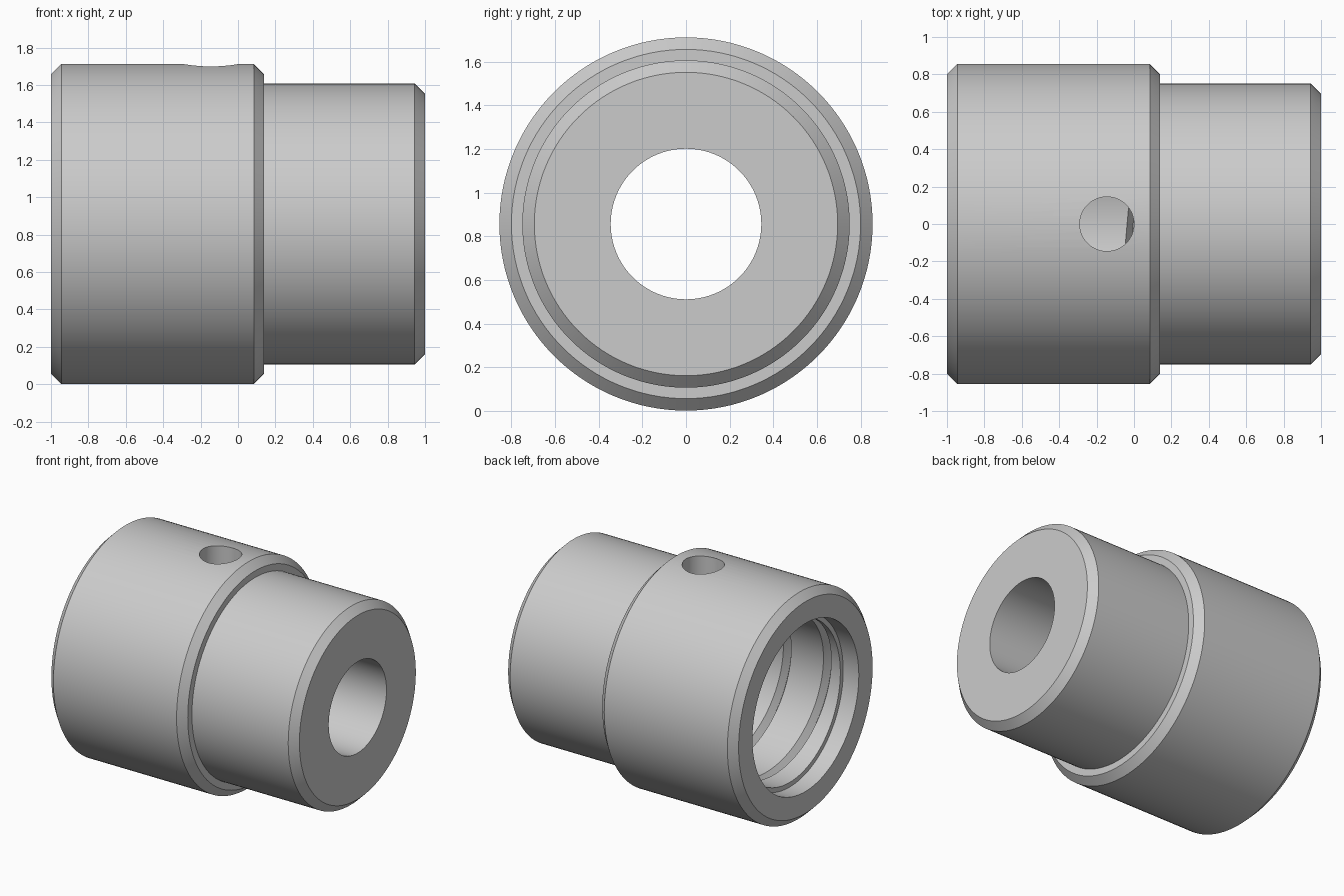
import bpy, bmesh, math
from mathutils import Vector

cube = bpy.data.objects.get("Cube")
if cube:
    bpy.data.objects.remove(cube, do_unlink=True)

AXIS_Z = 0.857          # height of the turning axis
SIDES = 128
PITCH = 0.335           # internal thread
GROOVE_W, GROOVE_D = 0.065, 0.05
BORE_R, BORE_START, BORE_END = 0.60, -0.87, 0.15
CHAMFER = 0.055

steel = bpy.data.materials.new("steel_grey")
steel.use_nodes = True
color = (0.6, 0.6, 0.6, 1)
steel.diffuse_color = color
steel.node_tree.nodes["Principled BSDF"].inputs["Base Color"].default_value = color


def make_object(name, bm):
    mesh = bpy.data.meshes.new(name)
    bm.to_mesh(mesh)
    bm.free()
    mesh.materials.append(steel)
    obj = bpy.data.objects.new(name, mesh)
    bpy.context.collection.objects.link(obj)
    return obj


# Outside, through bore and entry recess, as (x, radius)
shell = [(BORE_END, 0.345), (1, 0.345), (1, 0.75 - CHAMFER), (1 - CHAMFER, 0.75),
         (0.14, 0.75), (0.14, 0.855 - CHAMFER), (0.14 - CHAMFER, 0.855),
         (CHAMFER - 1, 0.855), (-1, 0.855 - CHAMFER), (-1, 0.635), (BORE_START, 0.635)]


def threaded_wall(turn):
    """Bore wall section at a given fraction of a turn, with narrow V grooves."""
    points = [(BORE_START, BORE_R)]
    for k in range(-5, 3):
        start = -0.037 + PITCH * (k + turn)
        for dx, depth in ((0, 0), (GROOVE_W / 2, GROOVE_D), (GROOVE_W, 0)):
            x = min(max(start + dx, BORE_START), BORE_END)
            inside = BORE_START < x < BORE_END
            points.append((x, BORE_R + (depth if inside else 0)))
    points.append((BORE_END, BORE_R))
    return points


# Turned body: one section per side, bridged around the axis
bm = bmesh.new()
columns = []
for i in range(SIDES + 1):
    turn = i / SIDES
    a = math.tau * turn
    columns.append([bm.verts.new((x, r * math.sin(a), AXIS_Z - r * math.cos(a)))
                    for x, r in threaded_wall(turn) + shell])
for left, right in zip(columns, columns[1:]):
    for j in range(len(left)):
        n = (j + 1) % len(left)
        bm.faces.new((left[j], left[n], right[n], right[j]))
bmesh.ops.remove_doubles(bm, verts=bm.verts, dist=1e-5)
bmesh.ops.recalc_face_normals(bm, faces=bm.faces)
body = make_object("threaded_bushing", bm)

# Radial hole through the top wall
bm = bmesh.new()
bmesh.ops.create_cone(bm, cap_ends=True, segments=64, radius1=0.145, radius2=0.145, depth=0.8)
bmesh.ops.translate(bm, verts=bm.verts, vec=Vector((-0.145, 0, AXIS_Z + 0.75)))
cutter = make_object("side_hole_cutter", bm)
cutter.hide_render = True

cut = body.modifiers.new("side_hole", 'BOOLEAN')
cut.operation = 'DIFFERENCE'
cut.solver = 'EXACT'
cut.object = cutter
bpy.ops.object.select_all(action='DESELECT')
body.select_set(True)
bpy.context.view_layer.objects.active = body
bpy.ops.object.modifier_apply(modifier=cut.name)
bpy.data.objects.remove(cutter, do_unlink=True)

bpy.ops.object.shade_smooth_by_angle(angle=math.radians(25))
